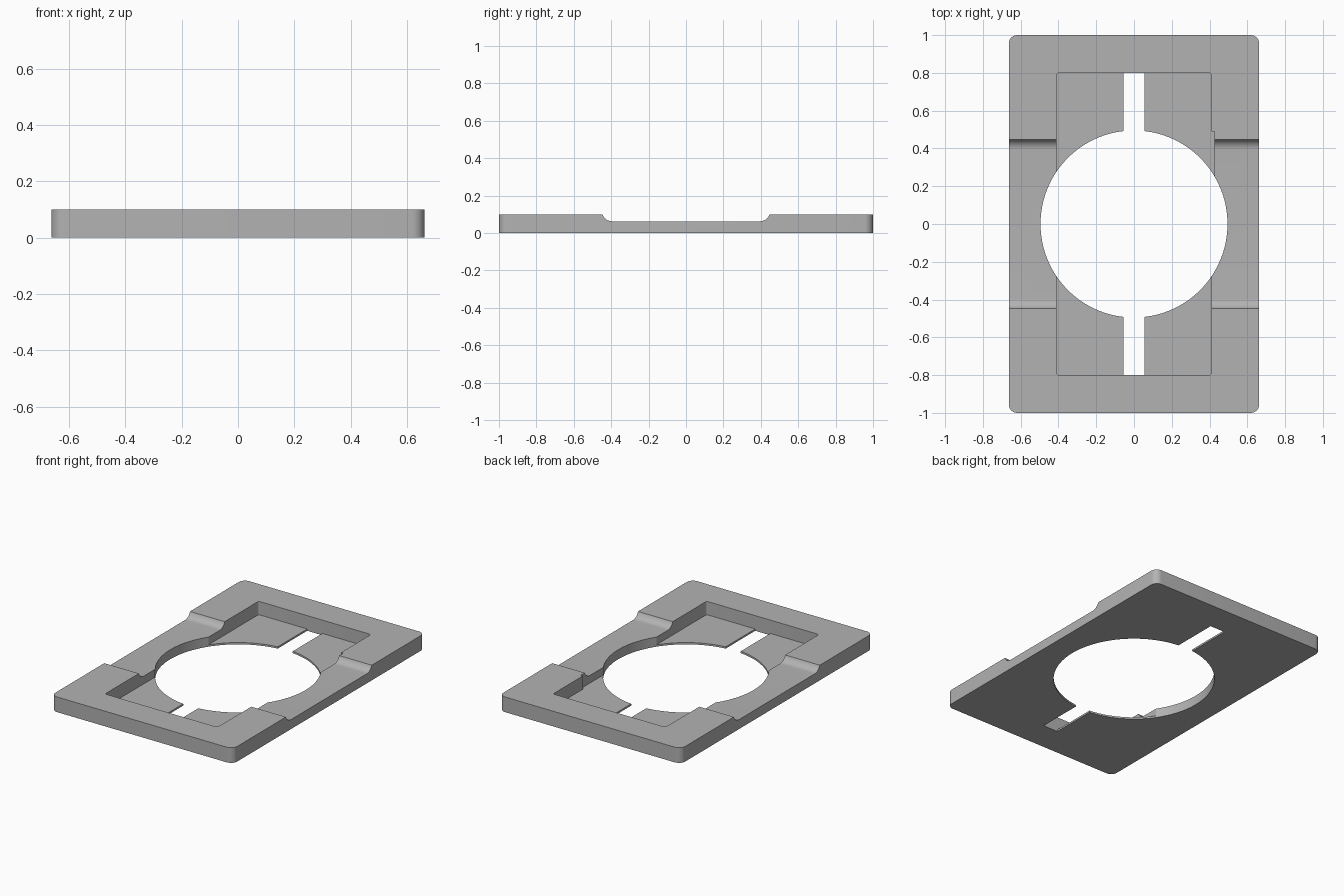
import bpy, bmesh
from math import sin, cos, pi, asin
from mathutils import Vector

cube = bpy.data.objects.get("Cube")
if cube:
    bpy.data.objects.remove(cube, do_unlink=True)

HALF_X, HALF_Y, THICK = 0.663, 1.0, 0.1
FLOOR, SADDLE = 0.012, 0.063
POCKET_X, POCKET_Y = 0.41, 0.8
HOLE_R, SLOT_X = 0.495, 0.055

grey = bpy.data.materials.new("plain grey")
grey.use_nodes = True
colour = (0.45, 0.45, 0.45, 1)
grey.diffuse_color = colour
grey.node_tree.nodes["Principled BSDF"].inputs["Base Color"].default_value = colour


def prism(name, base, extrude):
    """Solid made by sweeping a planar outline along a vector."""
    bm = bmesh.new()
    face = bm.faces.new([bm.verts.new(p) for p in base])
    swept = bmesh.ops.extrude_face_region(bm, geom=[face], use_keep_orig=True)
    moved = [v for v in swept["geom"] if isinstance(v, bmesh.types.BMVert)]
    bmesh.ops.translate(bm, verts=moved, vec=Vector(extrude))
    bmesh.ops.recalc_face_normals(bm, faces=bm.faces)
    mesh = bpy.data.meshes.new(name)
    bm.to_mesh(mesh)
    bm.free()
    mesh.materials.append(grey)
    obj = bpy.data.objects.new(name, mesh)
    bpy.context.collection.objects.link(obj)
    return obj


def rounded_rect(hx, hy, r, z, steps=8):
    points = []
    for k, (sx, sy) in enumerate([(1, 1), (-1, 1), (-1, -1), (1, -1)]):
        for i in range(steps + 1):
            a = (k + i / steps) * pi / 2
            points.append((sx * (hx - r) + r * cos(a), sy * (hy - r) + r * sin(a), z))
    return points


def box(name, x0, x1, y0, y1, z0, z1):
    return prism(name, [(x0, y0, z0), (x1, y0, z0), (x1, y1, z0), (x0, y1, z0)],
                 (0, 0, z1 - z0))


# Rounded base plate
plate = prism("frame_plate", rounded_rect(HALF_X, HALF_Y, 0.045, 0), (0, 0, THICK))

# Recessed pocket with a small relief notch on the left side
pocket = prism("pocket_cutter", rounded_rect(POCKET_X, POCKET_Y, 0.015, FLOOR, 4), (0, 0, 0.3))
notch = box("notch_cutter", 0.3, 0.425, 0.1, 0.49, FLOOR, 0.3)

# Central round opening and the lengthwise slot
hole = prism("hole_cutter", [(HOLE_R * cos(i * pi / 64), HOLE_R * sin(i * pi / 64), -0.1)
                             for i in range(128)], (0, 0, 0.4))
slot = box("slot_cutter", -SLOT_X, SLOT_X, -POCKET_Y, POCKET_Y, -0.1, 0.2)

# Shallow saddle across the sides, with concave fillets at both ends
flat_y, end_y, depth = 0.395, 0.447, THICK - SADDLE
radius = ((end_y - flat_y) ** 2 + depth ** 2) / (2 * depth)
sweep = asin((end_y - flat_y) / radius)
arc = [(flat_y + radius * sin(sweep * i / 10), SADDLE + radius * (1 - cos(sweep * i / 10)))
       for i in range(11)] + [(end_y, 0.3)]
outline = [(-1, y, z) for y, z in arc] + [(-1, -y, z) for y, z in reversed(arc)]
saddle = prism("saddle_cutter", outline, (2, 0, 0))

bpy.context.view_layer.objects.active = plate
for cutter in (pocket, notch, saddle, hole, slot):
    mod = plate.modifiers.new(cutter.name, "BOOLEAN")
    mod.operation, mod.solver, mod.object = "DIFFERENCE", "EXACT", cutter
    bpy.ops.object.modifier_apply(modifier=mod.name)
    bpy.data.objects.remove(cutter, do_unlink=True)

# Smooth the rounded walls, keep the machined edges crisp
bpy.ops.object.select_all(action="DESELECT")
plate.select_set(True)
bpy.ops.object.shade_smooth_by_angle(angle=pi / 6)
